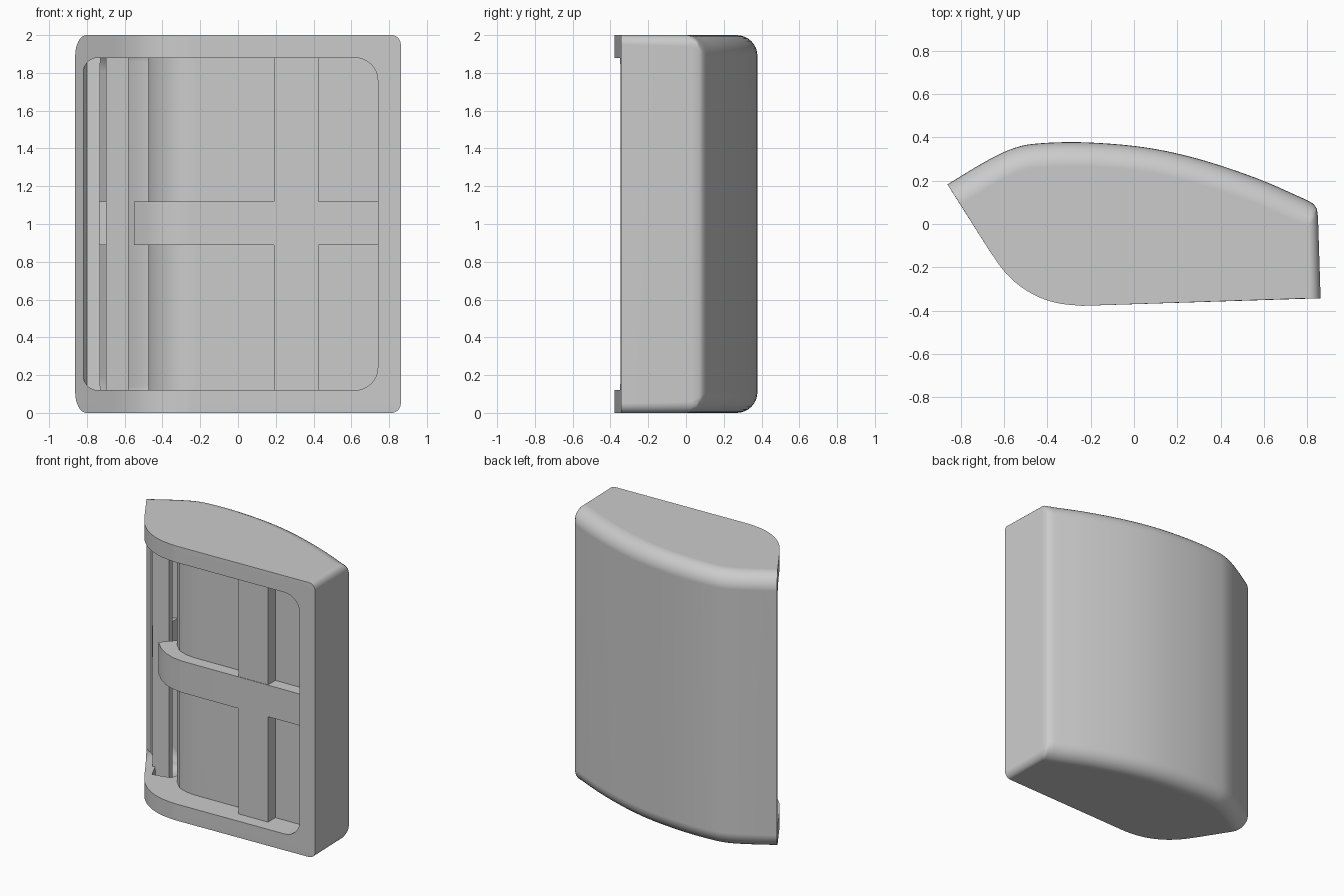
import bpy, bmesh, math
from mathutils import Vector

if "Cube" in bpy.data.objects:
    bpy.data.objects.remove(bpy.data.objects["Cube"], do_unlink=True)

grey = bpy.data.materials.new("plain grey")
grey.use_nodes = True
grey.diffuse_color = (0.6, 0.6, 0.6, 1)
grey.node_tree.nodes["Principled BSDF"].inputs["Base Color"].default_value = grey.diffuse_color


def loft(name, rings):
    """Skin a stack of equal-sized closed rings and cap both ends."""
    bm = bmesh.new()
    rows = [[bm.verts.new(p) for p in ring] for ring in rings]
    n = len(rows[0])
    for low, high in zip(rows, rows[1:]):
        for i in range(n):
            j = (i + 1) % n
            bm.faces.new((low[i], low[j], high[j], high[i]))
    bm.faces.new(rows[0][::-1])
    bm.faces.new(rows[-1])
    bmesh.ops.recalc_face_normals(bm, faces=bm.faces)
    mesh = bpy.data.meshes.new(name)
    bm.to_mesh(mesh)
    bm.free()
    mesh.materials.append(grey)
    ob = bpy.data.objects.new(name, mesh)
    bpy.context.collection.objects.link(ob)
    return ob


def prism(name, outline, z0, z1):
    return loft(name, [[(x, y, z) for x, y in outline] for z in (z0, z1)])


def rounded_prism(name, outline, slides, radii, z0, z1):
    """Prism whose top and bottom rims curve inwards, each point by its own slide and radius."""
    rings = []
    for base, sign in ((z0, 1), (z1, -1)):
        half = []
        for k in range(9):
            a = k * math.pi / 16
            half.append([(*(Vector(p) + Vector(s) * r * (1 - math.sin(a))),
                          base + sign * r * (1 - math.cos(a)))
                         for p, s, r in zip(outline, slides, radii)])
        rings += half if sign > 0 else half[::-1]
    return loft(name, rings)


def spline(points, steps=5):
    """Smooth curve through a few plan points."""
    p = [Vector(q) for q in points]
    p = [2 * p[0] - p[1]] + p + [2 * p[-1] - p[-2]]
    out = []
    for a, b, c, d in zip(p, p[1:], p[2:], p[3:]):
        for k in range(steps):
            t = k / steps
            out.append(0.5 * (2 * b + (c - a) * t + (2 * a - 5 * b + 4 * c - d) * t**2
                              + (3 * b - a - 3 * c + d) * t**3))
    return out + [p[-2]]


def boolean(ob, cutter, operation):
    mod = ob.modifiers.new("cut", 'BOOLEAN')
    mod.operation, mod.object, mod.solver = operation, cutter, 'EXACT'
    bpy.context.view_layer.objects.active = ob
    bpy.ops.object.modifier_apply(modifier=mod.name)
    bpy.data.objects.remove(cutter, do_unlink=True)


def smooth(ob):
    bpy.ops.object.select_all(action='DESELECT')
    ob.select_set(True)
    bpy.context.view_layer.objects.active = ob
    bpy.ops.object.shade_smooth_by_angle(angle=math.radians(28))
    ob.modifiers.new("even shading", 'WEIGHTED_NORMAL').keep_sharp = True


# Plan outline: bowed back, rounded back right corner, bent front
back = spline([(-0.862, 0.183), (-0.68, 0.292), (-0.55, 0.352), (-0.43, 0.373), (-0.22, 0.377),
               (0.05, 0.354), (0.3, 0.3), (0.57, 0.21), (0.8, 0.11)])
corner = [Vector(p) for p in ((0.83, 0.092), (0.845, 0.07), (0.85, 0.03), (0.862, -0.343))]
front = spline([(-0.24, -0.378), (-0.34, -0.368), (-0.43, -0.342), (-0.52, -0.292),
                (-0.6, -0.218), (-0.67, -0.12)], 3)

# Inward travel of each outline point across the rounded rims
slides = []
for i in range(len(back)):
    tangent = back[min(i + 1, len(back) - 1)] - back[max(i - 1, 0)]
    slides.append(Vector((tangent.y, -tangent.x)).normalized())
normals = slides[:]
slides[0] = Vector((0.54, -0.84))
slides += [(-0.3, -0.95), (-0.45, -0.8), (-0.7, -0.5), (-1, 0)] + [(0, 0)] * len(front)
radii = [0.11] * len(back) + [0.1, 0.085, 0.06, 0.05] + [0.05] * len(front)
body = rounded_prism("cover_body", back + corner + front, slides, radii, 0, 2)

# Shallow front recess with a bent floor that opens into the left pocket
floor = [(0.76, -0.168), (-0.22, -0.193), (-0.29, -0.185), (-0.36, -0.158), (-0.42, -0.1),
         (-0.46, -0.03), (-0.48, 0.05), (-0.8, 0.14), (-0.83, 0.1)]
recess = prism("recess_cutter", floor + [(-0.9, -0.6), (0.76, -0.6)], 0.12, 1.88)

# Rounded window that limits the recess
window = []
for cx, cz, r, start in ((0.74, 1.88, 0.12, 0), (-0.82, 1.88, 0.08, 90),
                         (-0.82, 0.12, 0.08, 180), (0.74, 0.12, 0.12, 270)):
    sx, sz = (1 if cx > 0 else -1), (1 if cz > 1 else -1)
    for k in range(9):
        a = math.radians(start + k * 90 / 8)
        window.append((cx - sx * r + r * math.cos(a), cz - sz * r + r * math.sin(a)))
limit = loft("window_cutter", [[(x, y, z) for x, z in window] for y in (-0.8, 0.6)])
boolean(recess, limit, 'INTERSECT')

# Hollow inside: follows the back wall, closed in front by the recess floor
inner_back = [p + s * 0.045 for p, s in zip(back[2:-4], normals[2:-4])]
inner_front = [(0.7, -0.1), (-0.2, -0.125), (-0.3, -0.11), (-0.37, -0.06), (-0.42, 0.02),
               (-0.47, 0.03), (-0.5, -0.06), (-0.63, -0.09)]
inward = normals[2:-4] + [(0, 0)] * len(inner_front)
inward[0] = (0.55, -0.83)
hollow_radii = [0.15 if p.x < -0.66 else 0.1 for p in inner_back] + [0.1] * len(inner_front)
hollow = rounded_prism("hollow_cutter", inner_back + inner_front, inward, hollow_radii, 0.04, 1.96)
boolean(body, recess, 'DIFFERENCE')
boolean(body, hollow, 'DIFFERENCE')
smooth(body)

# Ribs standing in the recess
smooth(prism("upright_rib", [(0.19, -0.268), (0.425, -0.262), (0.425, -0.15), (0.19, -0.15)], 0.11, 1.89))
bar = [(0.76, -0.257), (-0.25, -0.283), (-0.33, -0.273), (-0.41, -0.245), (-0.48, -0.2),
       (-0.55, -0.13), (-0.46, -0.03), (-0.38, -0.08), (-0.25, -0.15), (0.76, -0.14)]
smooth(prism("cross_rib", bar, 0.89, 1.12))

# Upright slat and small tab inside the pocket
smooth(prism("pocket_slat", [(-0.7, 0.015), (-0.58, 0.035), (-0.58, 0.075), (-0.7, 0.06)], 0.03, 1.97))
smooth(prism("pocket_tab", [(-0.735, 0.06), (-0.66, 0.06), (-0.66, 0.27), (-0.735, 0.23)], 0.89, 1.12))
